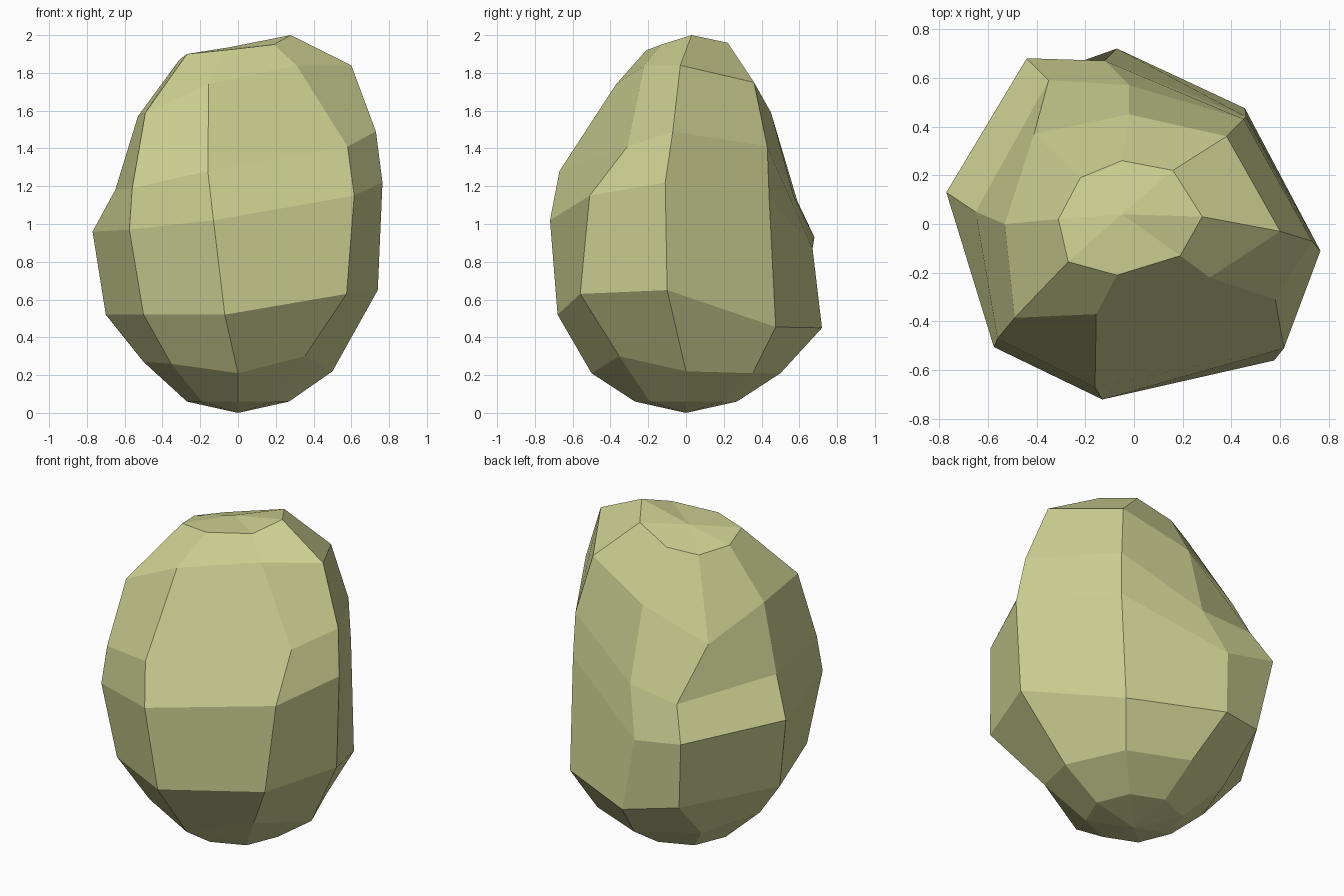
import bpy, bmesh, math

# Eight ribs (E, NE, N, NW, W, SW, S, SE): upper five points, top to bottom
ribs = [
    [(.28, .03, 2.0), (.60, -.03, 1.84), (.73, -.07, 1.49), (.765, -.11, 1.22), (.74, -.10, .65)],
    [(.16, .22, 1.96), (.38, .36, 1.75), (.45, .43, 1.41), (.46, .44, 1.14), (.455, .475, .455)],
    [(-.05, .26, 1.88), (-.02, .45, 1.59), (-.02, .57, 1.15), (-.12, .67, .87), (-.07, .72, .45)],
    [(-.22, .19, 1.85), (-.41, .37, 1.42), (-.35, .59, 1.12), (-.44, .68, .93), (-.38, .61, .50)],
    [(-.31, .02, 1.87), (-.53, .0, 1.57), (-.65, .05, 1.18), (-.77, .13, .96), (-.70, .09, .52)],
    [(-.27, -.155, 1.90), (-.49, -.385, 1.59), (-.56, -.47, 1.19), (-.575, -.505, .97), (-.50, -.46, .52)],
    [(-.07, -.21, 1.92), (-.155, -.37, 1.74), (-.16, -.67, 1.28), (-.13, -.72, 1.02), (-.07, -.68, .52)],
    [(.19, -.13, 1.95), (.31, -.22, 1.84), (.58, -.31, 1.41), (.615, -.51, 1.15), (.575, -.56, .63)],
]
# Height of the lower ring under each rib
low_z = [.22, .21, .21, .24, .27, .26, .21, .30]

bm = bmesh.new()
cols = []
for i, rib in enumerate(ribs):
    a = i * math.pi / 4
    c, s = math.cos(a), math.sin(a)
    # Rounded underside follows a regular bowl
    pts = rib + [(.5 * c, .5 * s, low_z[i]), (.27 * c, .27 * s, .06)]
    cols.append([bm.verts.new(p) for p in pts])
top = bm.verts.new((-.05, .04, 1.935))
base = bm.verts.new((0, 0, 0))

# Skin between neighbouring ribs, closed at both poles
for i in range(8):
    a, b = cols[i], cols[(i + 1) % 8]
    bm.faces.new((top, a[0], b[0]))
    for j in range(6):
        bm.faces.new((a[j], a[j + 1], b[j + 1], b[j]))
    bm.faces.new((base, b[-1], a[-1]))
bmesh.ops.recalc_face_normals(bm, faces=bm.faces[:])

mesh = bpy.data.meshes.new("boulder")
bm.to_mesh(mesh)
bm.free()

# Single pale yellow-green stone colour
mat = bpy.data.materials.new("pale_olive_stone")
mat.diffuse_color = (.60, .62, .28, 1)
mesh.materials.append(mat)
boulder = bpy.data.objects.new("boulder", mesh)
bpy.context.collection.objects.link(boulder)
